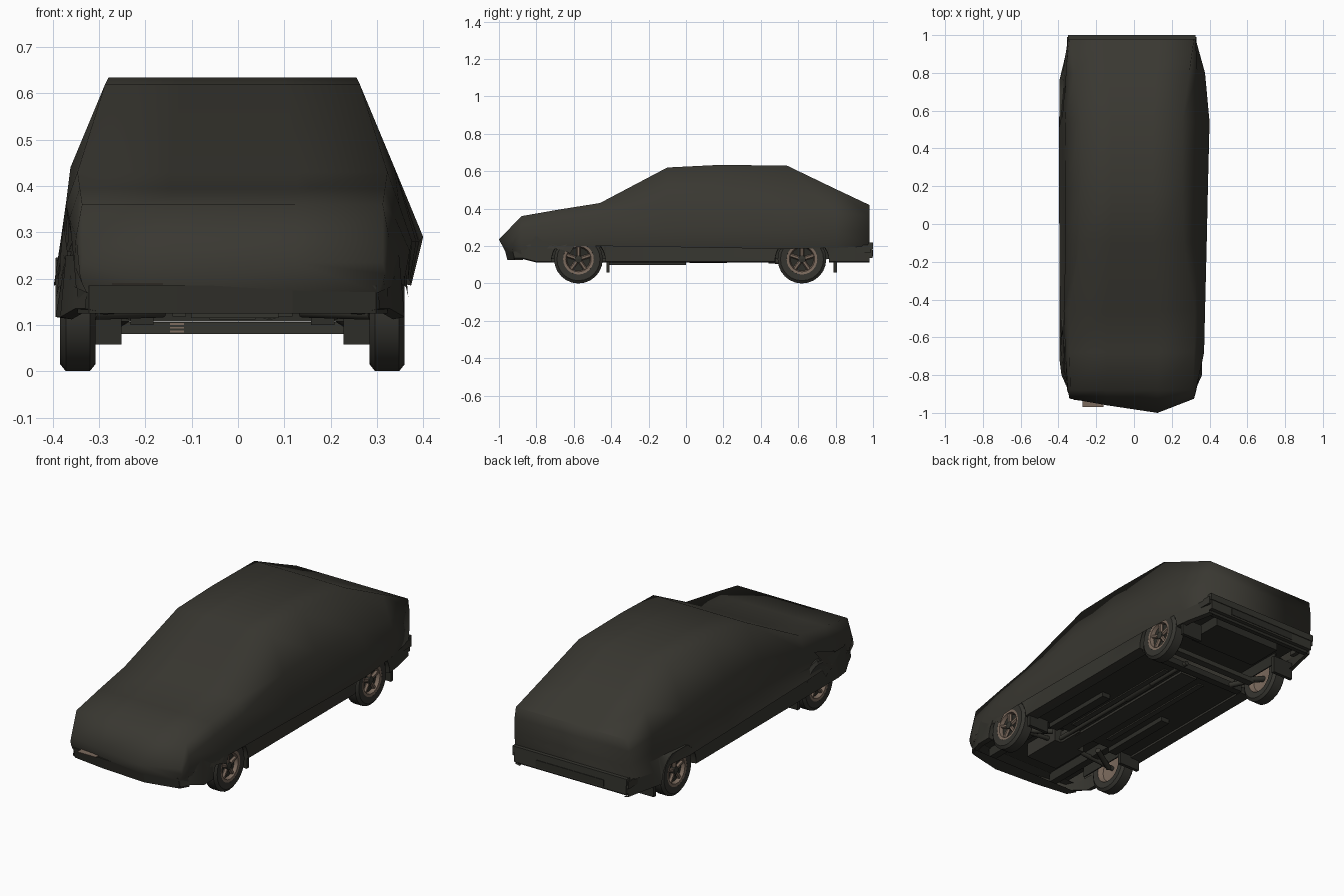
import bpy, bmesh, math
from mathutils import Matrix, Vector

if "Cube" in bpy.data.objects:
    bpy.data.objects.remove(bpy.data.objects["Cube"])

CX = -0.012          # the car sits slightly off centre under its cover


def material(name, rgb):
    m = bpy.data.materials.new(name)
    m.use_nodes = True
    m.diffuse_color = (*rgb, 1)
    b = m.node_tree.nodes["Principled BSDF"]
    b.inputs["Base Color"].default_value = (*rgb, 1)
    b.inputs["Roughness"].default_value = 0.9
    return m


CLOTH = material("dark olive cloth", (0.041, 0.039, 0.031))
PAINT = material("dark trim", (0.036, 0.035, 0.028))
RUBBER = material("tyre rubber", (0.036, 0.035, 0.029))
UNDER = material("underbody black", (0.026, 0.026, 0.021))
RIM = material("dusty tan metal", (0.20, 0.145, 0.11))


def finish(name, bm, mat, smooth=None):
    bmesh.ops.recalc_face_normals(bm, faces=bm.faces)
    me = bpy.data.meshes.new(name)
    bm.to_mesh(me)
    bm.free()
    me.materials.append(mat)
    ob = bpy.data.objects.new(name, me)
    bpy.context.collection.objects.link(ob)
    if smooth:
        bpy.ops.object.select_all(action="DESELECT")
        ob.select_set(True)
        bpy.context.view_layer.objects.active = ob
        bpy.ops.object.shade_smooth_by_angle(angle=math.radians(smooth))


def box(name, x, y, z, mat):
    """Box from (low, high) ranges."""
    bm = bmesh.new()
    bmesh.ops.create_cube(bm, size=1)
    for v in bm.verts:
        v.co = Vector([(r[0] + r[1]) / 2 + c * (r[1] - r[0]) for r, c in zip((x, y, z), v.co)])
        v.co.x += CX
    finish(name, bm, mat)


def rod(name, a, b, r, mat, sides=10):
    a, b = Vector(a), Vector(b)
    bm = bmesh.new()
    bmesh.ops.create_cone(bm, cap_ends=True, segments=sides, radius1=r, radius2=r, depth=(b - a).length)
    turn = (b - a).to_track_quat("Z", "Y").to_matrix().to_4x4()
    bm.transform(Matrix.Translation((a + b) / 2 + Vector((CX, 0, 0))) @ turn)
    finish(name, bm, mat, 40)


def lathe(name, profile, centre, side, mat, segs=24):
    """Turn (x, radius) points about the wheel axle."""
    bm = bmesh.new()
    rings = []
    for i in range(segs):
        a = 2 * math.pi * i / segs
        rings.append([bm.verts.new((centre[0] + side * x, centre[1] + r * math.cos(a),
                                    centre[2] + r * math.sin(a))) for x, r in profile])
    for i in range(segs):
        p, q = rings[i], rings[(i + 1) % segs]
        for j in range(len(profile) - 1):
            bm.faces.new((p[j], p[j + 1], q[j + 1], q[j]))
    finish(name, bm, mat, 40)


# Cloth cover: stations along y, each with (half width, z) from hem to roof
stations = [
    (-0.925, (0.315, 0.17), (0.325, 0.19), (0.33, 0.21), (0.325, 0.235)),
    (-0.88, (0.338, 0.18), (0.342, 0.23), (0.338, 0.29), (0.325, 0.36)),
    (-0.68, (0.372, 0.20), (0.362, 0.26), (0.352, 0.33), (0.33, 0.395)),
    (-0.46, (0.38, 0.20), (0.367, 0.28), (0.36, 0.36), (0.335, 0.43)),
    (-0.10, (0.383, 0.195), (0.376, 0.28), (0.35, 0.44), (0.275, 0.62)),
    (0.18, (0.385, 0.19), (0.382, 0.28), (0.35, 0.44), (0.268, 0.634)),
    (0.54, (0.386, 0.185), (0.391, 0.29), (0.353, 0.41), (0.268, 0.63)),
    (0.80, (0.365, 0.19), (0.367, 0.29), (0.348, 0.38), (0.305, 0.505)),
    (0.98, (0.335, 0.20), (0.338, 0.28), (0.338, 0.36), (0.33, 0.42)),
]
bm = bmesh.new()
rings = []
for k, (y, *pts) in enumerate(stations):
    roof_w, roof_z = pts[-1]
    line = [(-w, z) for w, z in pts] + [(-roof_w * 0.4, roof_z), (roof_w * 0.42, roof_z)]
    line += [(w, z) for w, z in reversed(pts)]
    ring = []
    for j, (x, z) in enumerate(line):
        bow = {4: -0.035, 5: -0.075}.get(j, 0) if k == 0 else 0
        # the cloth is pulled out to the left at the widest line
        pull = 0.021 if j in (1, 8) and abs(y) < 0.85 else 0
        ring.append(bm.verts.new((x + CX + pull, y + bow, z)))
    rings.append(ring)
for p, q in zip(rings, rings[1:]):
    for j in range(len(p) - 1):
        bm.faces.new((p[j], p[j + 1], q[j + 1], q[j]))
# tail panel and the tuck under the nose
t = rings[-1]
for j in range(4):
    bm.faces.new((t[j], t[j + 1], t[8 - j], t[9 - j]))
nose = rings[0]
tuck = [bm.verts.new((x + CX, y, 0.17)) for x, y in ((-0.13, -0.945), (0.13, -0.965))]
bm.faces.new((nose[0], nose[1], nose[2], nose[3], nose[4], tuck[0]))
bm.faces.new((tuck[0], nose[4], nose[5], tuck[1]))
bm.faces.new((tuck[1], nose[5], nose[6], nose[7], nose[8], nose[9]))
finish("cloth_cover", bm, CLOTH, 100)

# Cloth folds bunched over the front wings
for s, label in ((-1, "right"), (1, "left")):
    bm = bmesh.new()
    for pts in (((0.348, -0.86, 0.20), (0.365, -0.54, 0.32), (0.378, -0.66, 0.18)),
                ((0.36, -0.78, 0.24), (0.368, -0.56, 0.26), (0.38, -0.62, 0.16))):
        bm.faces.new([bm.verts.new((s * x + CX, y, z)) for x, y, z in pts])
    finish(label + "_cloth_fold", bm, CLOTH)

# Lower body sides with wheel arches; cloth hangs over the right front one
AXLES = {"front": -0.575, "rear": 0.62}
ARCH = 0.145


def sill_bottom(y, arches):
    z = 0.112 if y > -0.87 else 0.13
    for c in arches:
        d = abs(y - c)
        if d < ARCH:
            z = max(z, min(0.24, 0.112 + math.sqrt(ARCH ** 2 - d * d)))
    return z


def sill_width(y):
    return 0.372 - 0.45 * max(0, -0.8 - y) - 0.22 * max(0, y - 0.8)


ys = [-0.92, -0.87, -0.8, -0.2, 0.2, 0.85, 0.98]
for c in AXLES.values():
    ys += [c - ARCH * math.cos(math.pi * i / 16) for i in range(17)]
for s, label, arches in ((-1, "right", [AXLES["rear"]]), (1, "left", AXLES.values())):
    bm = bmesh.new()
    cols = []
    for y in sorted(ys):
        w, b = sill_width(y), sill_bottom(y, arches)
        out = 0.01 if label == "right" and abs(y) < 0.8 else 0
        cols.append([bm.verts.new((s * x + CX, y, z))
                     for x, z in ((w - 0.025, b), (w + out, b + 0.005), (w - 0.012, 0.25))])
    for p, q in zip(cols, cols[1:]):
        for j in range(2):
            bm.faces.new((p[j], p[j + 1], q[j + 1], q[j]))
    finish(label + "_lower_side", bm, PAINT, 40)

# Bumpers
bm = bmesh.new()
plan = [(-0.335, -0.88), (-0.31, -0.925), (-0.12, -0.95), (0.13, -0.965), (0.31, -0.925), (0.335, -0.88)]
low = [bm.verts.new((x + CX, y + 0.01, 0.125)) for x, y in plan]
high = [bm.verts.new((x + CX, y - 0.005, 0.185)) for x, y in plan]
for j in range(5):
    bm.faces.new((low[j], low[j + 1], high[j + 1], high[j]))
bm.faces.new(low)
bm.faces.new(high)
finish("front_bumper", bm, PAINT)
box("right_lamp_plate", (-0.26, -0.15), (-0.968, -0.9), (0.187, 0.19), RIM)
box("left_lamp_plate", (0.27, 0.328), (-0.915, -0.88), (0.187, 0.19), RIM)
box("rear_bumper", (-0.33, 0.33), (0.965, 0.996), (0.135, 0.185), PAINT)
box("rear_bumper_lip", (-0.337, 0.337), (0.95, 1.0), (0.185, 0.22), PAINT)
box("rear_valance", (-0.32, 0.32), (0.95, 0.975), (0.12, 0.21), UNDER)
box("rear_plate_recess", (-0.2, 0.2), (0.994, 0.999), (0.145, 0.18), UNDER)
for s, label in ((-1, "right"), (1, "left")):
    box(label + "_bumper_end", sorted((s * 0.32, s * 0.342)), (0.84, 0.99), (0.165, 0.205), PAINT)

# Wheels, wheel wells and mud flaps
tyre = [(-0.036, 0.082), (-0.038, 0.115), (-0.026, 0.13), (0.026, 0.13), (0.038, 0.115), (0.036, 0.082), (0.02, 0.078)]
rim = [(0.036, 0.084), (0.034, 0.068), (0.015, 0.062)]
dish = [(0.015, 0.064), (0.01, 0.03), (0.01, 0.0005)]
for end, y in AXLES.items():
    for s, label in ((-1, "right"), (1, "left")):
        n = label + "_" + end
        c = (s * 0.334 + CX, y, 0.13)
        lathe(n + "_tyre", tyre, c, s, RUBBER)
        lathe(n + "_rim", rim, c, s, RIM)
        lathe(n + "_wheel_dish", dish, c, s, UNDER)
        lathe(n + "_hub", [(0.01, 0.022), (0.03, 0.02), (0.034, 0.0005)], c, s, PAINT, 12)
        lathe(n + "_wheel_back", [(-0.036, 0.084), (-0.01, 0.07), (-0.005, 0.0005)], c, s, RIM)
        for k in range(5):
            a = 2 * math.pi * k / 5 + 0.3
            x = s * 0.352
            ends = [(x, y + r * math.cos(a), 0.13 + r * math.sin(a)) for r in (0.018, 0.066)]
            rod(n + "_spoke_%d" % k, ends[0], ends[1], 0.011, RIM, 6)
        box(n + "_well_wall", sorted((s * 0.27, s * 0.276)), (y - 0.16, y + 0.16), (0.13, 0.25), UNDER)
        back = y + (0.155 if end == "front" else 0.175)
        box(n + "_mud_flap", sorted((s * 0.24, s * 0.362)), (back - 0.006, back + 0.012), (0.058, 0.15), UNDER)

# Underbody
box("floor_pan", (-0.35, 0.35), (-0.42, 0.46), (0.125, 0.15), UNDER)
box("engine_bay_floor", (-0.3, 0.3), (-0.92, -0.42), (0.19, 0.2), UNDER)
box("boot_floor", (-0.32, 0.32), (0.46, 0.97), (0.19, 0.2), UNDER)
box("front_well_roof", (-0.355, 0.355), (-0.74, -0.42), (0.238, 0.244), UNDER)
box("rear_well_roof", (-0.355, 0.355), (0.46, 0.79), (0.238, 0.244), UNDER)
box("centre_tunnel", (-0.05, 0.05), (-0.42, 0.42), (0.112, 0.13), PAINT)
box("engine_sump", (-0.09, 0.1), (-0.74, -0.52), (0.115, 0.2), PAINT)
box("gearbox", (-0.05, 0.06), (-0.52, -0.38), (0.115, 0.18), PAINT)
box("fuel_tank", (-0.2, 0.2), (0.68, 0.88), (0.135, 0.2), UNDER)
box("rear_axle_beam", (-0.26, 0.26), (0.585, 0.625), (0.08, 0.106), PAINT)
box("rear_cross_member", (-0.3, 0.3), (0.44, 0.48), (0.107, 0.14), UNDER)
for s, label in ((-1, "right"), (1, "left")):
    box(label + "_floor_rail", sorted((s * 0.17, s * 0.22)), (-0.42, 0.0), (0.1, 0.13), UNDER)
    box(label + "_floor_rib", sorted((s * 0.1, s * 0.13)), (-0.35, 0.38), (0.118, 0.13), PAINT)
    box(label + "_sill_rail", sorted((s * 0.31, s * 0.355)), (-0.42, 0.46), (0.114, 0.14), PAINT)
    box(label + "_front_chassis_leg", sorted((s * 0.18, s * 0.22)), (-0.9, -0.42), (0.14, 0.19), UNDER)
    rod(label + "_rear_stub_axle", (s * 0.25, 0.61, 0.1), (s * 0.33, 0.62, 0.13), 0.016, PAINT)
    rod(label + "_trailing_arm", (s * 0.22, 0.44, 0.125), (s * 0.26, 0.61, 0.1), 0.014, PAINT)
    rod(label + "_wishbone", (s * 0.15, -0.48, 0.13), (s * 0.3, -0.575, 0.125), 0.014, PAINT)
    rod(label + "_drive_shaft", (s * 0.09, -0.575, 0.15), (s * 0.33, -0.575, 0.13), 0.012, PAINT)
rod("exhaust_pipe", (0.08, -0.5, 0.125), (0.08, 0.5, 0.125), 0.012, PAINT)
rod("exhaust_silencer", (0.08, 0.02, 0.132), (0.08, 0.22, 0.132), 0.022, PAINT)
for k in range(3):
    box("axle_clamp_strip_%d" % k, (-0.135, -0.105), (0.582, 0.586), (0.084 + k * 0.008, 0.088 + k * 0.008), RIM)
